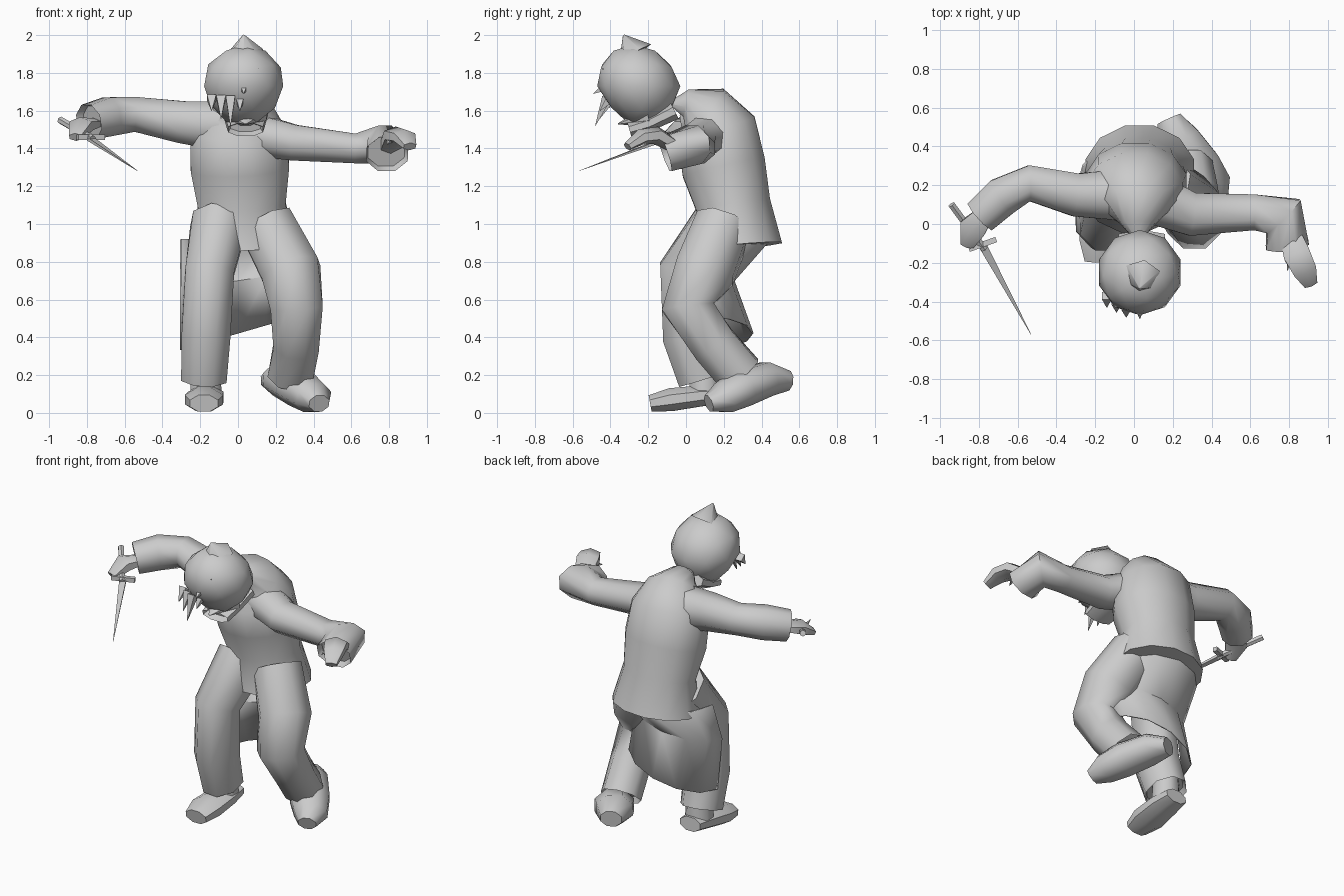
import bpy, bmesh, math
from mathutils import Vector

if "Cube" in bpy.data.objects:
    bpy.data.objects.remove(bpy.data.objects["Cube"], do_unlink=True)

grey = bpy.data.materials.new("plain grey")
grey.use_nodes = True
colour = (.6, .6, .6, 1)
grey.diffuse_color = colour
grey.node_tree.nodes["Principled BSDF"].inputs["Base Color"].default_value = colour

FORWARD_AXIS = Vector((0, 1, 0))
UP_AXIS = Vector((0, 0, 1))


def finish(name, bm):
    """Turn a bmesh into a named object with smooth shading and sharp creases."""
    bmesh.ops.recalc_face_normals(bm, faces=bm.faces)
    mesh = bpy.data.meshes.new(name)
    bm.to_mesh(mesh)
    bm.free()
    mesh.materials.append(grey)
    part = bpy.data.objects.new(name, mesh)
    bpy.context.collection.objects.link(part)
    bpy.ops.object.select_all(action="DESELECT")
    part.select_set(True)
    bpy.context.view_layer.objects.active = part
    bpy.ops.object.shade_smooth_by_angle(angle=math.radians(55))
    return part


def skin(bm, rows, closed):
    """Bridge neighbouring rows of vertices with quads."""
    for upper, lower in zip(rows, rows[1:]):
        count = len(upper)
        for k in range(count if closed else count - 1):
            n = (k + 1) % count
            bm.faces.new((upper[k], upper[n], lower[n], lower[k]))


def tube(name, path, radii, flat=1, reference=UP_AXIS, sides=8, hollow=False):
    """Loft rings along a path; flat squashes them, hollow sinks the last cap."""
    bm = bmesh.new()
    path = [Vector(point) for point in path]
    last = len(path) - 1
    rings = []
    for i, (centre, radius) in enumerate(zip(path, radii)):
        along = (path[min(i + 1, last)] - path[max(i - 1, 0)]).normalized()
        across = reference.cross(along).normalized()
        depth = along.cross(across) * flat
        turns = [math.tau * (k + .5) / sides for k in range(sides)]
        rings.append([bm.verts.new(centre + radius * (across * math.cos(w) + depth * math.sin(w)))
                      for w in turns])
    skin(bm, rings, closed=True)
    bm.faces.new(rings[0][::-1])
    cap = bm.faces.new(rings[-1])
    if hollow:
        bm.normal_update()
        bmesh.ops.inset_individual(bm, faces=[cap], thickness=.015, depth=-.04)
    return finish(name, bm)


def spike(name, base, tip, width, flat=1, sides=4):
    """Tapered point running from a base to a tip."""
    return tube(name, [base, tip], [width, width / 20], flat, sides=sides)


# Coat body, hunched forward and ending in the neck
tube("coat_body",
     [(.03, .27, .88), (.02, .25, 1.1), (.01, .2, 1.3), (0, .16, 1.5),
      (.02, .1, 1.6), (.02, 0, 1.64), (.02, -.1, 1.64)],
     [.29, .24, .27, .26, .18, .09, .08], flat=.85, reference=FORWARD_AXIS, sides=12)

# Coat tail: half-ellipse rows behind the legs, tucked in and flaring to the hem
bm = bmesh.new()
rows = []
for centre_y, height, depth in ((.15, .93, .3), (.05, .7, .2), (.1, .42, .25)):
    arc = [math.pi * k / 6 for k in range(7)]
    rows.append([bm.verts.new((.3 * math.cos(w), centre_y + depth * math.sin(w),
                               height + .15 * math.cos(w) * (1 - height)))
                 for w in arc])
skin(bm, rows, closed=False)
coat_tail = finish("coat_tail", bm)
coat_tail.modifiers.new("cloth", "SOLIDIFY").thickness = .008

# Trouser legs: the right one planted, the left one bent
tube("right_leg",
     [(-.1, .2, 1), (-.15, 0, .75), (-.17, .02, .4), (-.18, .09, .18)],
     [.16, .14, .14, .13], flat=1.1, reference=FORWARD_AXIS, hollow=True)
tube("left_leg",
     [(.15, .2, 1), (.28, .1, .75), (.31, .01, .56), (.31, .15, .36), (.28, .29, .2)],
     [.16, .17, .15, .13, .13], reference=FORWARD_AXIS, hollow=True)

# Shoes: the right one flat, the left one with a lifted heel
tube("right_ankle", [(-.17, .1, .3), (-.17, .1, .1)], [.08, .09], reference=FORWARD_AXIS)
tube("right_shoe",
     [(-.17, .2, .1), (-.17, .08, .09), (-.18, -.08, .07), (-.18, -.19, .05)],
     [.08, .1, .11, .08], flat=.6)
tube("left_shoe",
     [(.18, .54, .17), (.23, .43, .18), (.33, .29, .13), (.4, .2, .08), (.43, .12, .05)],
     [.07, .12, .13, .11, .06], flat=.8)

# Sleeves with hollow cuffs
tube("right_sleeve",
     [(-.1, .15, 1.52), (-.3, .15, 1.54), (-.54, .21, 1.58), (-.68, .14, 1.57), (-.79, .04, 1.54)],
     [.14, .12, .1, .11, .1], hollow=True)
tube("left_sleeve",
     [(.1, .13, 1.47), (.3, .05, 1.43), (.62, .06, 1.4), (.77, .04, 1.42), (.79, -.11, 1.37)],
     [.14, .12, .1, .13, .12], flat=.85, hollow=True)

# Hands
tube("left_hand", [(.8, -.04, 1.4), (.84, -.16, 1.47), (.88, -.24, 1.46), (.91, -.31, 1.41)],
     [.06, .08, .07, .04], flat=.6, sides=6)
spike("left_thumb", (.81, -.15, 1.46), (.79, -.24, 1.42), .03)
tube("right_hand", [(-.76, .06, 1.53), (-.83, -.02, 1.52), (-.86, -.11, 1.46)],
     [.05, .08, .04], flat=.6, sides=6)

# Dagger
tube("dagger_handle", [(-.94, .1, 1.55), (-.77, -.13, 1.45)], [.02, .02], sides=6)
tube("dagger_guard", [(-.85, -.13, 1.46), (-.71, -.08, 1.46)], [.02, .02], sides=4)
spike("dagger_blade", (-.78, -.11, 1.45), (-.53, -.57, 1.28), .03, flat=.4)

# Head: a faceted ball, narrower at the jaw and tipped forward at the crown
bm = bmesh.new()
bmesh.ops.create_icosphere(bm, subdivisions=2, radius=.22)
for vert in bm.verts:
    taper = 1 + min(vert.co.z, 0)
    vert.co.x *= taper
    vert.co.y = vert.co.y * taper - vert.co.z / 8
    vert.co += Vector((.03, -.25, 1.73))
finish("head", bm)
spike("hair_tuft", (.04, -.27, 1.9), (.03, -.33, 2), .1, sides=6)

# Fringe hanging over the right cheek
for i in range(4):
    x = -.14 + i * .05
    front = -.42 + abs(x + .04) / 2
    spike(f"fringe_{i + 1}", (x, front, 1.67), (x, front - .06, 1.6 - i % 3 * .04), .035)

# Nose and closed eyes
spike("nose", (.03, -.44, 1.72), (.03, -.49, 1.69), .025)
for name, side in (("right_eye_line", -1), ("left_eye_line", 1)):
    tube(name, [(.04 + side * reach, -.44, 1.82) for reach in (.02, .07)], [.004, .004], sides=4)

# Raised collar and chin
tube("collar", [(.04, -.06, 1.6), (.04, -.2, 1.53), (.04, -.3, 1.5)],
     [.13, .11, .1], flat=.4, hollow=True)
spike("chin", (.04, -.2, 1.57), (.04, -.36, 1.53), .12, flat=.5, sides=8)
